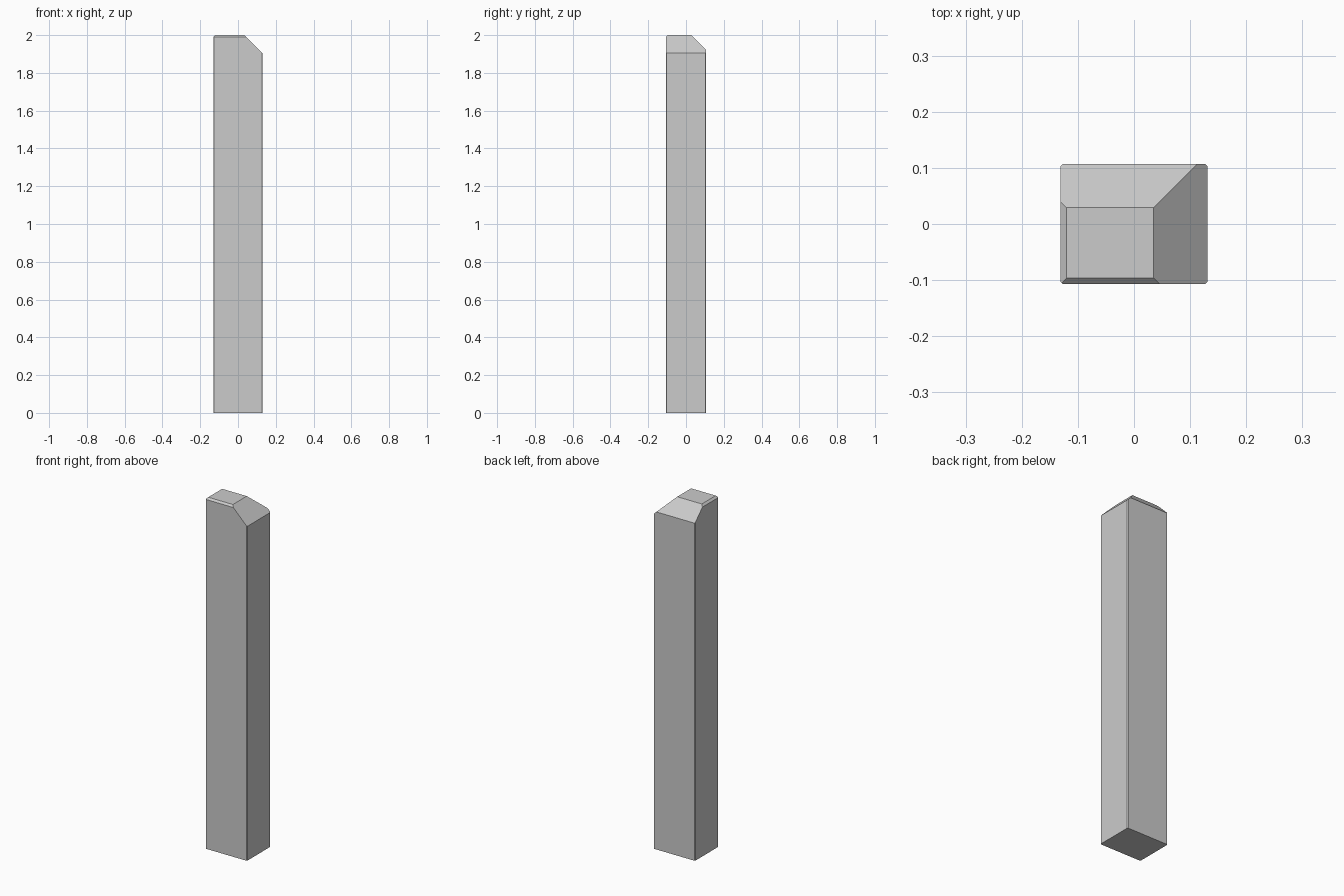
import bpy, bmesh
from mathutils import Vector

if "Cube" in bpy.data.objects:
    bpy.data.objects.remove(bpy.data.objects["Cube"])

W, D, H = 0.262, 0.213, 2.0

# Square-section post body
bm = bmesh.new()
bmesh.ops.create_cube(bm, size=1)
for v in bm.verts:
    v.co = Vector((v.co.x * W, v.co.y * D, (v.co.z + 0.5) * H))

# Tiny chamfer on the upright corners
uprights = [e for e in bm.edges if abs(e.verts[0].co.z - e.verts[1].co.z) > 1]
bmesh.ops.bevel(bm, geom=uprights, offset=0.004, segments=1, affect='EDGES')


def slice_top(point, normal):
    """Cut away everything beyond a plane and cap the opening."""
    geom = bm.verts[:] + bm.edges[:] + bm.faces[:]
    cut = bmesh.ops.bisect_plane(bm, geom=geom, plane_co=point,
                                 plane_no=Vector(normal).normalized(), clear_outer=True)
    edges = [g for g in cut['geom_cut'] if isinstance(g, bmesh.types.BMEdge)]
    bmesh.ops.contextual_create(bm, geom=edges)


# 45 degree slopes: wide on right and back, narrow on left and front
slice_top((0.035, 0, H), (1, 0, 1))
slice_top((0, 0.029, H), (0, 1, 1))
slice_top((-0.12, 0, H), (-1, 0, 1))
slice_top((0, -0.096, H), (0, -1, 1))

bmesh.ops.recalc_face_normals(bm, faces=bm.faces[:])
mesh = bpy.data.meshes.new("post")
bm.to_mesh(mesh)
bm.free()
bpy.context.collection.objects.link(bpy.data.objects.new("post", mesh))
